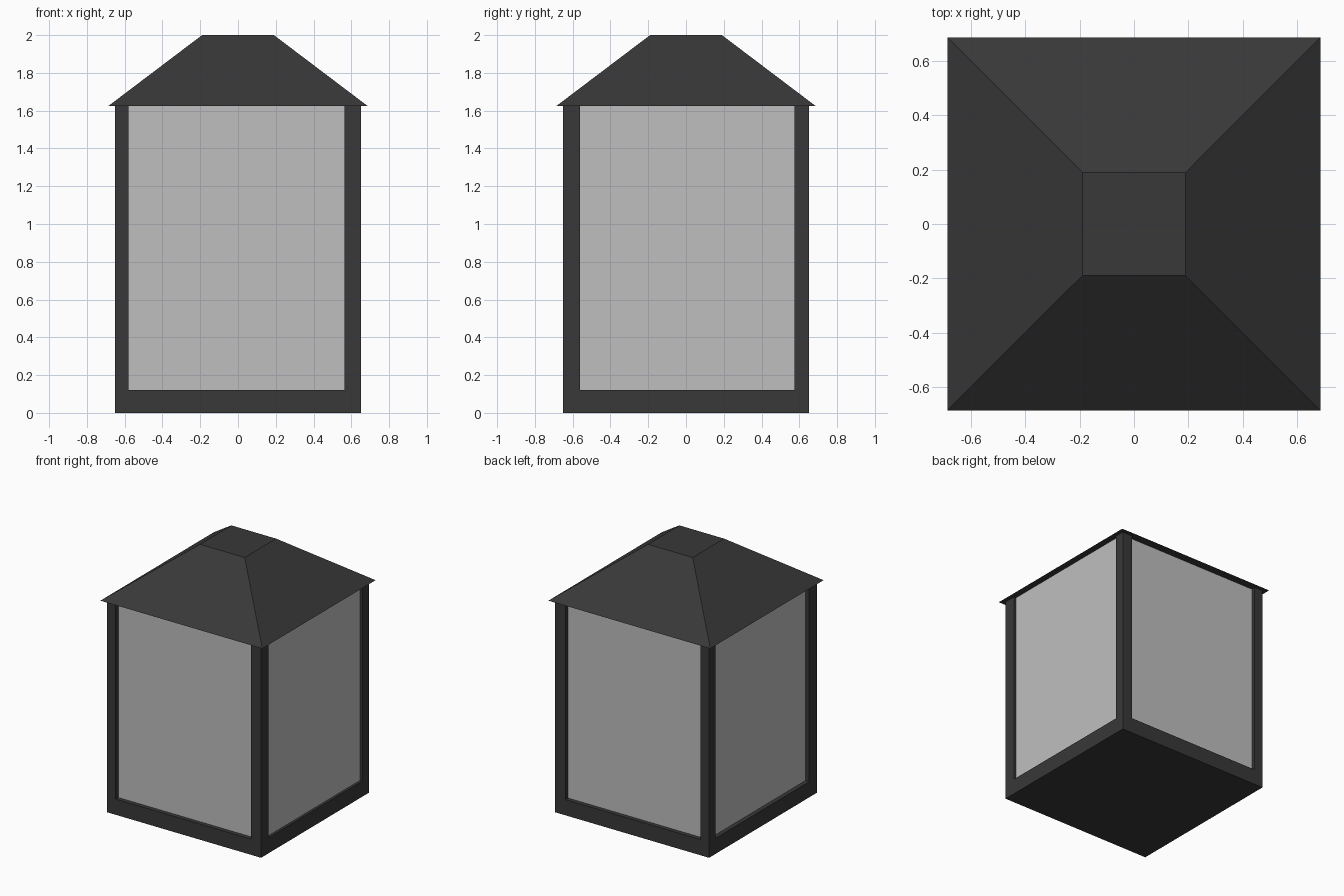
import bpy, bmesh

if "Cube" in bpy.data.objects:
    bpy.data.objects.remove(bpy.data.objects["Cube"])


def material(name, value):
    m = bpy.data.materials.new(name)
    m.diffuse_color = (value, value, value, 1.0)
    m.use_nodes = True
    m.node_tree.nodes["Principled BSDF"].inputs["Base Color"].default_value = m.diffuse_color
    return m


DARK = material("charcoal metal", 0.040)
PANE = material("grey glass", 0.52)


def finish(bm, name, mat):
    bmesh.ops.recalc_face_normals(bm, faces=bm.faces)
    me = bpy.data.meshes.new(name)
    bm.to_mesh(me)
    bm.free()
    me.materials.append(mat)
    ob = bpy.data.objects.new(name, me)
    bpy.context.collection.objects.link(ob)
    return ob


def box(name, lo, hi, mat, taper=1.0, open_ends=False):
    """Box between two corners; taper scales the top about the z axis."""
    bm = bmesh.new()
    bmesh.ops.create_cube(bm, size=1.0)
    for v in bm.verts:
        k = taper if v.co.z > 0 else 1.0
        v.co = [lo[i] + (v.co[i] + 0.5) * (hi[i] - lo[i]) for i in range(3)]
        v.co.x *= k
        v.co.y *= k
    if open_ends:
        ends = [f for f in bm.faces if abs(f.normal.z) > 0.5 or
                max(v.co.z for v in f.verts) - min(v.co.z for v in f.verts) < 1e-6]
        bmesh.ops.delete(bm, geom=ends, context='FACES_ONLY')
    return finish(bm, name, mat)


W = 0.652          # half width of the frame
BASE, EAVE = 0.12, 1.625

# Base slab
box("base", (-W, -W, 0), (W, W, BASE), DARK)

# Corner posts (the opening sits slightly off centre)
x_spans = {"left": (-W, -0.58), "right": (0.565, W)}
y_spans = {"front": (-W, -0.56), "back": (0.575, W)}
for xn, (x0, x1) in x_spans.items():
    for yn, (y0, y1) in y_spans.items():
        box(f"{yn}_{xn}_post", (x0, y0, BASE), (x1, y1, EAVE), DARK)

# Recessed glass walls
box("glass_walls", (-0.62, -0.62, BASE), (0.633, 0.62, EAVE), PANE, open_ends=True)

# Truncated pyramid roof with overhanging eaves
R = 0.686
box("roof", (-R, -R, EAVE), (R, R, 2.0), DARK, taper=0.19 / R)
